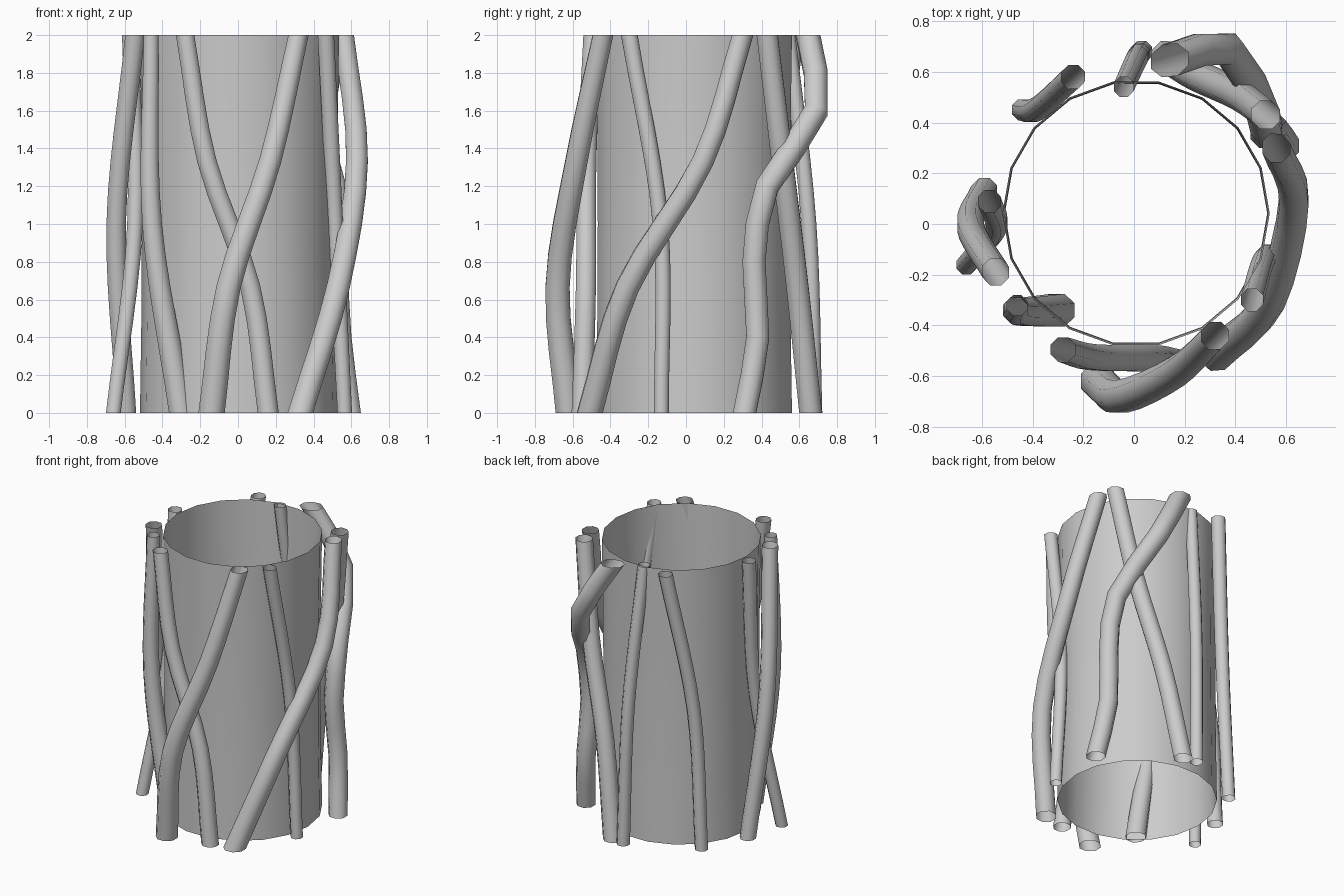
import bpy, bmesh, math
from mathutils import Vector

if "Cube" in bpy.data.objects:
    bpy.data.objects.remove(bpy.data.objects["Cube"])

SIDES = 8


def skin(name, rings):
    # Smooth open tube through a stack of vertex rings
    bm = bmesh.new()
    vs = [[bm.verts.new(p) for p in ring] for ring in rings]
    n = len(vs[0])
    for a, b in zip(vs, vs[1:]):
        for i in range(n):
            j = (i + 1) % n
            bm.faces.new((a[i], a[j], b[j], b[i])).smooth = True
    me = bpy.data.meshes.new(name)
    bm.to_mesh(me)
    bm.free()
    bpy.context.collection.objects.link(bpy.data.objects.new(name, me))


def catmull(a, b, c, d, t):
    return 0.5 * (2 * b + (c - a) * t + (2 * a - 5 * b + 4 * c - d) * t * t
                  + (3 * b - a - 3 * c + d) * t ** 3)


def vine(name, r_top, r_bottom, *xy):
    # Path points are evenly spaced in height, given from the top down
    n = len(xy) - 1
    pts = [Vector((x, y, 2 - 2 * i / n)) for i, (x, y) in enumerate(xy)][::-1]
    ext = [2 * pts[0] - pts[1]] + pts + [2 * pts[-1] - pts[-2]]
    sub = 12 // n
    path = [catmull(*ext[i:i + 4], t / sub) for i in range(n) for t in range(sub)]
    path.append(pts[-1])
    m = len(path) - 1
    rings = []
    for i, p in enumerate(path):
        tan = (path[min(i + 1, m)] - path[max(i - 1, 0)]).normalized()
        u = Vector((0, 1, 0)).cross(tan).normalized()
        v = tan.cross(u)
        r = r_bottom + (r_top - r_bottom) * i / m
        ring = []
        for k in range(SIDES):
            a = 2 * math.pi * (k + 0.5) / SIDES
            q = p + r * (u * math.cos(a) + v * math.sin(a))
            if i in (0, m):            # ends are cut level
                q += tan * ((p.z - q.z) / tan.z)
            ring.append(q)
        rings.append(ring)
    skin(name, rings)


# Hollow trunk, slightly waisted
trunk = []
for step in range(5):
    z = step / 2
    r = 0.517 + 0.01 * (z - 1) ** 2
    angles = [2 * math.pi * (k + 0.5) / 18 for k in range(18)]
    trunk.append([(0.008 - r * math.sin(a), 0.042 + r * math.cos(a), z) for a in angles])
skin("hollow_trunk", trunk)

# Vines winding around the trunk
vine("back_right_bent_vine", .068, .065, (.14, .645), (.37, .69), (.51, .43),
     (.52, .36), (.54, .38), (.59, .31))
vine("back_right_vine", .06, .065, (.52, .43), (.41, .51), (.24, .59), (.13, .66))
vine("back_thin_vine", .042, .045, (-.04, .54), (.01, .65), (.03, .68))
vine("back_left_vine", .05, .045, (-.24, .58), (-.38, .455), (-.44, .45))
vine("left_inner_vine", .048, .042, (-.57, .09), (-.545, -.015), (-.66, -.16))
vine("left_outer_vine", .056, .055, (-.545, -.19), (-.645, -.01), (-.59, .13))
vine("front_left_vine", .043, .07, (-.46, -.32), (-.455, -.345), (-.3, -.34))
vine("front_inner_vine", .052, .06, (-.28, -.495), (-.165, -.525), (.065, -.53), (.16, -.55))
vine("front_outer_vine", .057, .075, (.32, -.44), (.17, -.58), (-.05, -.68), (-.14, -.62))
vine("right_thin_vine", .047, .042, (.465, -.3), (.515, -.135), (.565, -.13))
vine("right_sweeping_vine", .058, .07, (.56, .3), (.63, .09), (.53, -.31), (.33, -.51))
